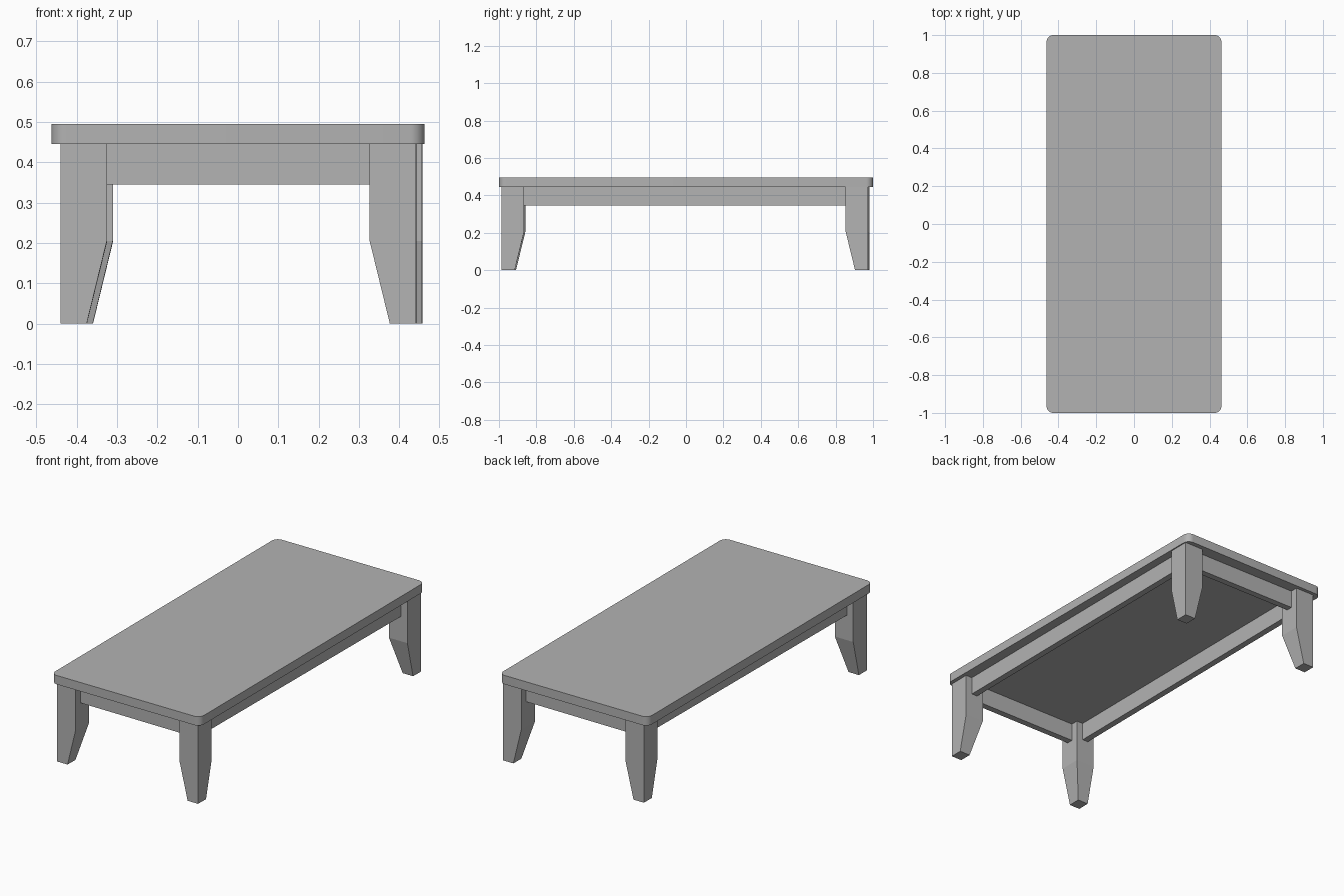
import bpy
import bmesh
from mathutils import Matrix

cube = bpy.data.objects.get("Cube")
if cube:
    bpy.data.objects.remove(cube, do_unlink=True)

grey = bpy.data.materials.new("plain_grey")
grey.use_nodes = True
colour = (0.45, 0.45, 0.45, 1)
grey.diffuse_color = colour
grey.node_tree.nodes["Principled BSDF"].inputs["Base Color"].default_value = colour

# The underframe sits slightly skewed beneath the top
FRAME = Matrix.Translation((0.0085, -0.0025, 0)) @ Matrix.Rotation(-0.008, 4, 'Z')
LEG_X, LEG_Y = 0.441, 0.98      # outer corner of the legs
LEG_W, LEG_D = 0.115, 0.12      # leg section
FOOT_W, FOOT_D = 0.065, 0.07    # section at the floor
TOP_Z, KNEE_Z, RAIL_Z = 0.445, 0.205, 0.345
RAIL_T = 0.036


def finish(name, bm, matrix=Matrix()):
    bmesh.ops.recalc_face_normals(bm, faces=bm.faces)
    mesh = bpy.data.meshes.new(name)
    bm.to_mesh(mesh)
    bm.free()
    mesh.materials.append(grey)
    obj = bpy.data.objects.new(name, mesh)
    obj.matrix_world = matrix
    bpy.context.collection.objects.link(obj)
    return obj


def box(size, centre):
    bm = bmesh.new()
    bmesh.ops.create_cube(bm, size=1)
    bmesh.ops.scale(bm, vec=size, verts=bm.verts)
    bmesh.ops.translate(bm, vec=centre, verts=bm.verts)
    return bm


def leg(name, sx, sy):
    """Square post whose two inner faces taper below the knee."""
    bm = bmesh.new()
    rings = []
    for z, w, d in ((0, FOOT_W, FOOT_D), (KNEE_Z, LEG_W, LEG_D), (TOP_Z, LEG_W, LEG_D)):
        corners = ((0, 0), (w, 0), (w, d), (0, d))
        rings.append([bm.verts.new((sx * (LEG_X - a), sy * (LEG_Y - b), z)) for a, b in corners])
    bm.faces.new(rings[0])
    bm.faces.new(rings[-1])
    for low, high in zip(rings, rings[1:]):
        for i in range(4):
            j = (i + 1) % 4
            bm.faces.new((low[i], low[j], high[j], high[i]))
    finish(name, bm, FRAME)


# Table top with rounded corners
bm = box((0.926, 2, 0.05), (0, 0, TOP_Z + 0.025))
upright = [e for e in bm.edges if abs(e.verts[0].co.z - e.verts[1].co.z) > 0.01]
bmesh.ops.bevel(bm, geom=upright, offset=0.037, segments=8, profile=0.5, affect='EDGES')
top = finish("table_top", bm)
bpy.ops.object.select_all(action='DESELECT')
top.select_set(True)
bpy.context.view_layer.objects.active = top
bpy.ops.object.shade_smooth_by_angle()

# Legs
for end, sy in (("front", -1), ("back", 1)):
    for side, sx in (("left", 1), ("right", -1)):
        leg(f"{end}_{side}_leg", sx, sy)

# Rails centred on the legs
rail_h, rail_z = TOP_Z - RAIL_Z, (TOP_Z + RAIL_Z) / 2
mid_x, mid_y = LEG_X - LEG_W / 2, LEG_Y - LEG_D / 2
for name, s in (("left", 1), ("right", -1)):
    finish(f"{name}_rail", box((RAIL_T, 2 * (LEG_Y - LEG_D), rail_h), (s * mid_x, 0, rail_z)), FRAME)
for name, s in (("front", -1), ("back", 1)):
    finish(f"{name}_rail", box((2 * (LEG_X - LEG_W), RAIL_T, rail_h), (0, s * mid_y, rail_z)), FRAME)
